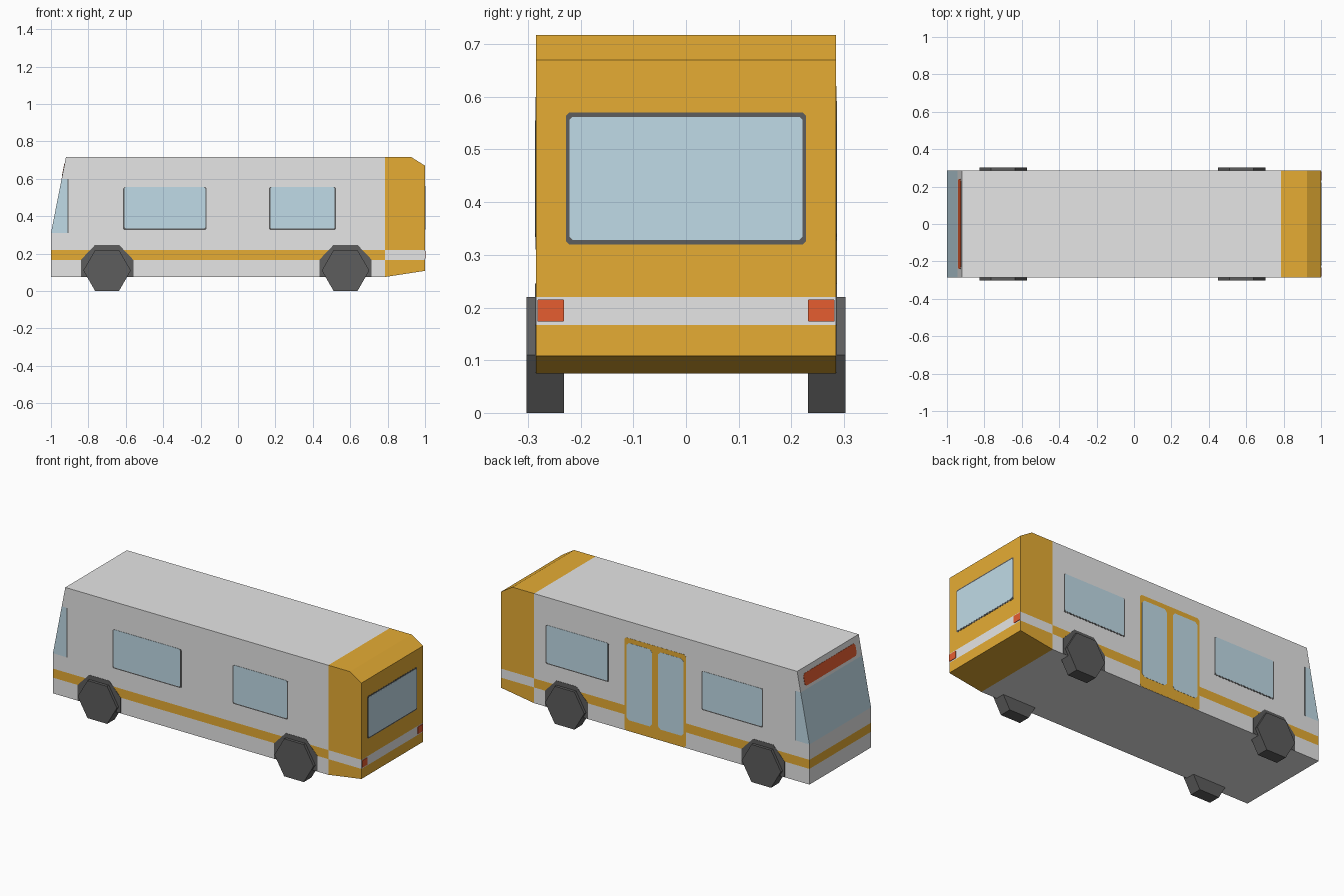
import bpy, bmesh, math
from mathutils import Vector as V

if "Cube" in bpy.data.objects:
    bpy.data.objects.remove(bpy.data.objects["Cube"])

HW = 0.285  # half width of the body


def material(name, rgb):
    m = bpy.data.materials.new(name)
    m.diffuse_color = (*rgb, 1)
    m.use_nodes = True
    m.node_tree.nodes["Principled BSDF"].inputs["Base Color"].default_value = m.diffuse_color
    return m


GREY = material("light grey paint", (0.79, 0.79, 0.79))
YELLOW = material("yellow paint", (0.79, 0.415, 0.034))
GLASS = material("pale blue glass", (0.53, 0.71, 0.80))
DARK = material("dark grey rubber", (0.11, 0.11, 0.11))
RED = material("red lamp", (0.79, 0.11, 0.03))


def finish(name, bm, mats):
    bmesh.ops.recalc_face_normals(bm, faces=bm.faces)
    me = bpy.data.meshes.new(name)
    bm.to_mesh(me)
    bm.free()
    for m in mats:
        me.materials.append(m)
    ob = bpy.data.objects.new(name, me)
    bpy.context.collection.objects.link(ob)
    return ob


def prism(points, offset):
    """Closed solid from a flat outline pushed along an offset."""
    bm = bmesh.new()
    face = bm.faces.new([bm.verts.new(p) for p in points])
    new = bmesh.ops.extrude_face_region(bm, geom=[face], use_keep_orig=True)
    verts = [g for g in new["geom"] if isinstance(g, bmesh.types.BMVert)]
    bmesh.ops.translate(bm, verts=verts, vec=offset)
    return bm


# Body: side profile pushed across the width, cut along the paint lines
profile = [(-1, 0.075), (-1, 0.31), (-0.92, 0.717), (0.925, 0.717),
           (1, 0.67), (1, 0.108), (0.785, 0.075)]
bm = prism([(x, -HW, z) for x, z in profile], V((0, 2 * HW, 0)))
cuts = [((0, 0, z), (0, 0, 1)) for z in (0.167, 0.22, 0.31, 0.60)]
cuts += [((x, 0, 0), (1, 0, 0)) for x in (-0.91, 0.785)]
for co, no in cuts:
    bmesh.ops.bisect_plane(bm, geom=bm.verts[:] + bm.edges[:] + bm.faces[:],
                           plane_co=co, plane_no=no)
bmesh.ops.recalc_face_normals(bm, faces=bm.faces)
for f in bm.faces:
    c = f.calc_center_median()
    rear = c.x > 0.785
    stripe = 0.167 < c.z < 0.22
    if c.x < -0.91 and 0.31 < c.z < 0.60:
        f.material_index = 2                     # wraparound windscreen
    else:
        f.material_index = 1 if rear != stripe else 0
finish("bus_body", bm, [GREY, YELLOW, GLASS])

# Panel planes: origin, across, up, outward
slope = V((0.08, 0, 0.407)).normalized()
RIGHT = (V((0, -HW, 0)), V((1, 0, 0)), V((0, 0, 1)), V((0, -1, 0)))
LEFT = (V((0, HW, 0)), V((1, 0, 0)), V((0, 0, 1)), V((0, 1, 0)))
BACK = (V((0.999, 0, 0)), V((0, 1, 0)), V((0, 0, 1)), V((1, 0, 0)))
NOSE = (V((-1, 0, 0.31)), V((0, 1, 0)), slope, V((-slope.z, 0, slope.x)))


def plate(name, mat, plane, u0, u1, v0, v1, depth=0.002, c=0.006):
    """Thin panel with clipped corners."""
    o, u, v, n = plane
    outline = [(u0 + c, v0), (u1 - c, v0), (u1, v0 + c), (u1, v1 - c),
               (u1 - c, v1), (u0 + c, v1), (u0, v1 - c), (u0, v0 + c)]
    pts = [o + u * a + v * b - n * 0.001 for a, b in outline]
    finish(name, prism(pts, n * (depth + 0.001)), [mat])


def window(name, plane, u0, u1, v0, v1, rim):
    plate(name + "_rim", DARK, plane, u0 - rim, u1 + rim, v0 - rim, v1, 0.001)
    plate(name + "_glass", GLASS, plane, u0, u1, v0, v1, 0.0018)


# Side windows
for i, (a, b) in enumerate([(-0.607, -0.175), (0.173, 0.517)]):
    window(f"right_window_{i}", RIGHT, a, b, 0.334, 0.555, 0.007)
for i, (a, b) in enumerate([(-0.693, -0.307), (0.307, 0.703)]):
    window(f"left_window_{i}", LEFT, a, b, 0.334, 0.555, 0.007)
for name, plane in (("right", RIGHT), ("left", LEFT)):
    plate(f"{name}_windscreen_post", DARK, plane, -0.911, -0.906, 0.31, 0.60, 0.001, 0.001)

# Double door on the left side
plate("door_frame", YELLOW, LEFT, -0.20, 0.20, 0.076, 0.62, 0.001, 0.012)
for i, (a, b) in enumerate([(-0.185, -0.02), (0.02, 0.185)]):
    plate(f"door_glass_{i}", GLASS, LEFT, a, b, 0.14, 0.592, 0.002, 0.015)

# Rear window and tail lamps
plate("rear_window_rim", DARK, BACK, -0.228, 0.228, 0.32, 0.57, 0.002)
plate("rear_window_glass", GLASS, BACK, -0.221, 0.221, 0.328, 0.562, 0.0028)
for i, (a, b) in enumerate([(-0.282, -0.232), (0.232, 0.282)]):
    plate(f"tail_lamp_{i}", RED, BACK, a, b, 0.173, 0.215, 0.004, 0.001)

# Destination strip above the windscreen
plate("destination_strip", RED, NOSE, -0.24, 0.24, 0.313, 0.383, 0.0015, 0.012)

# Six-sided wheels with dark arches behind them
R = 0.127
arch = [(-0.14, 0.076), (0.14, 0.076), (0.14, 0.167),
        (0.065, 0.246), (-0.065, 0.246), (-0.14, 0.167)]
for end, cx in (("front", -0.70), ("rear", 0.575)):
    for side, s in (("right", -1), ("left", 1)):
        pts = [(cx + x, s * (HW - 0.002), z) for x, z in arch]
        finish(f"{end}_{side}_arch", prism(pts, V((0, s * 0.0035, 0))), [DARK])
        hexagon = [(cx + R * math.cos(k * math.pi / 3), s * 0.232,
                    0.11 + R * math.sin(k * math.pi / 3)) for k in range(6)]
        finish(f"{end}_{side}_wheel", prism(hexagon, V((0, s * 0.071, 0))), [DARK])
